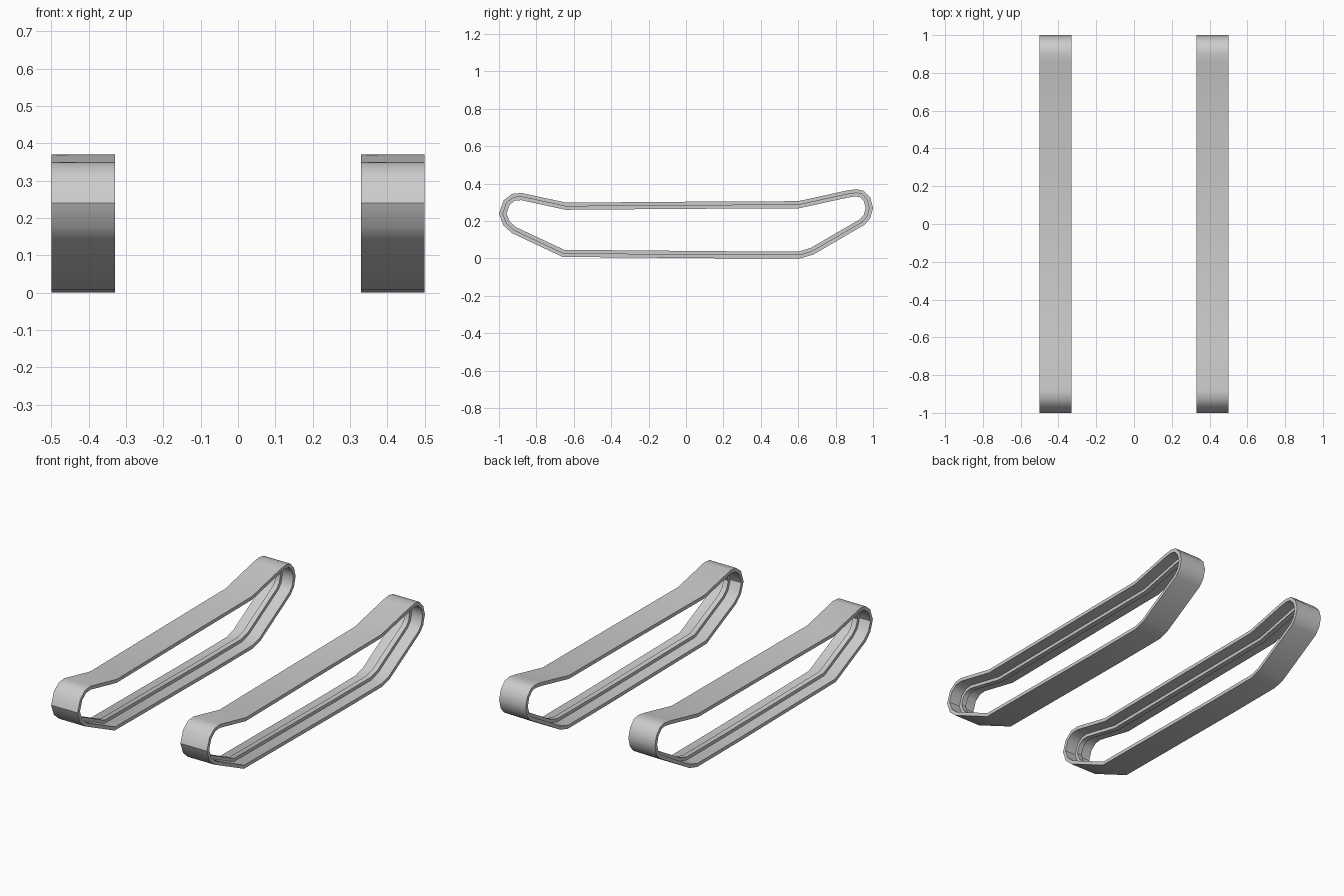
import bpy, bmesh, math
from mathutils import Vector

if "Cube" in bpy.data.objects:
    bpy.data.objects.remove(bpy.data.objects["Cube"])

# Outer side profile of the tread (y, z), counter-clockwise
PROFILE = [(-0.66, 0.008), (0.25, 0.0), (0.61, 0.0), (0.68, 0.02),
           (0.955, 0.18), (0.985, 0.215), (1.0, 0.27), (0.985, 0.325), (0.95, 0.362),
           (0.91, 0.37), (0.86, 0.363), (0.60, 0.306), (0.0, 0.303),
           (-0.64, 0.298), (-0.88, 0.35), (-0.93, 0.345), (-0.975, 0.31),
           (-1.0, 0.24), (-0.975, 0.175), (-0.93, 0.135)]


def inset(points, d):
    """Move a closed profile inward by d with mitred corners."""
    out = []
    for i, p in enumerate(points):
        a, b, c = Vector(points[i - 1]), Vector(p), Vector(points[(i + 1) % len(points)])
        n1, n2 = (Vector((-e.y, e.x)).normalized() for e in (b - a, c - b))
        out.append(b + (n1 + n2) * d / (1 + n1.dot(n2)))
    return out


def loop_band(name, x0, x1, d0, d1):
    """Closed band between two insets of the profile, from x0 to x1."""
    bm = bmesh.new()
    rings = [[bm.verts.new((x, p[0], p[1])) for p in inset(PROFILE, d)]
             for x, d in ((x0, d0), (x1, d0), (x1, d1), (x0, d1))]
    n = len(PROFILE)
    for k in range(4):
        r, s = rings[k], rings[(k + 1) % 4]
        for i in range(n):
            j = (i + 1) % n
            bm.faces.new((r[i], r[j], s[j], s[i]))
    bmesh.ops.recalc_face_normals(bm, faces=bm.faces)
    mesh = bpy.data.meshes.new(name)
    bm.to_mesh(mesh)
    bm.free()
    ob = bpy.data.objects.new(name, mesh)
    bpy.context.collection.objects.link(ob)
    bpy.ops.object.select_all(action='DESELECT')
    ob.select_set(True)
    bpy.context.view_layer.objects.active = ob
    bpy.ops.object.shade_smooth_by_angle(angle=math.radians(40))


for side, s in (("left", -1), ("right", 1)):
    c = 0.415 * s
    # Flat outer belt
    loop_band(side + "_track_belt", c - 0.085, c + 0.085, 0.0, 0.02)
    # Narrow guide ridge along the inside centre
    loop_band(side + "_guide_ridge", c - 0.015, c + 0.015, 0.018, 0.038)
